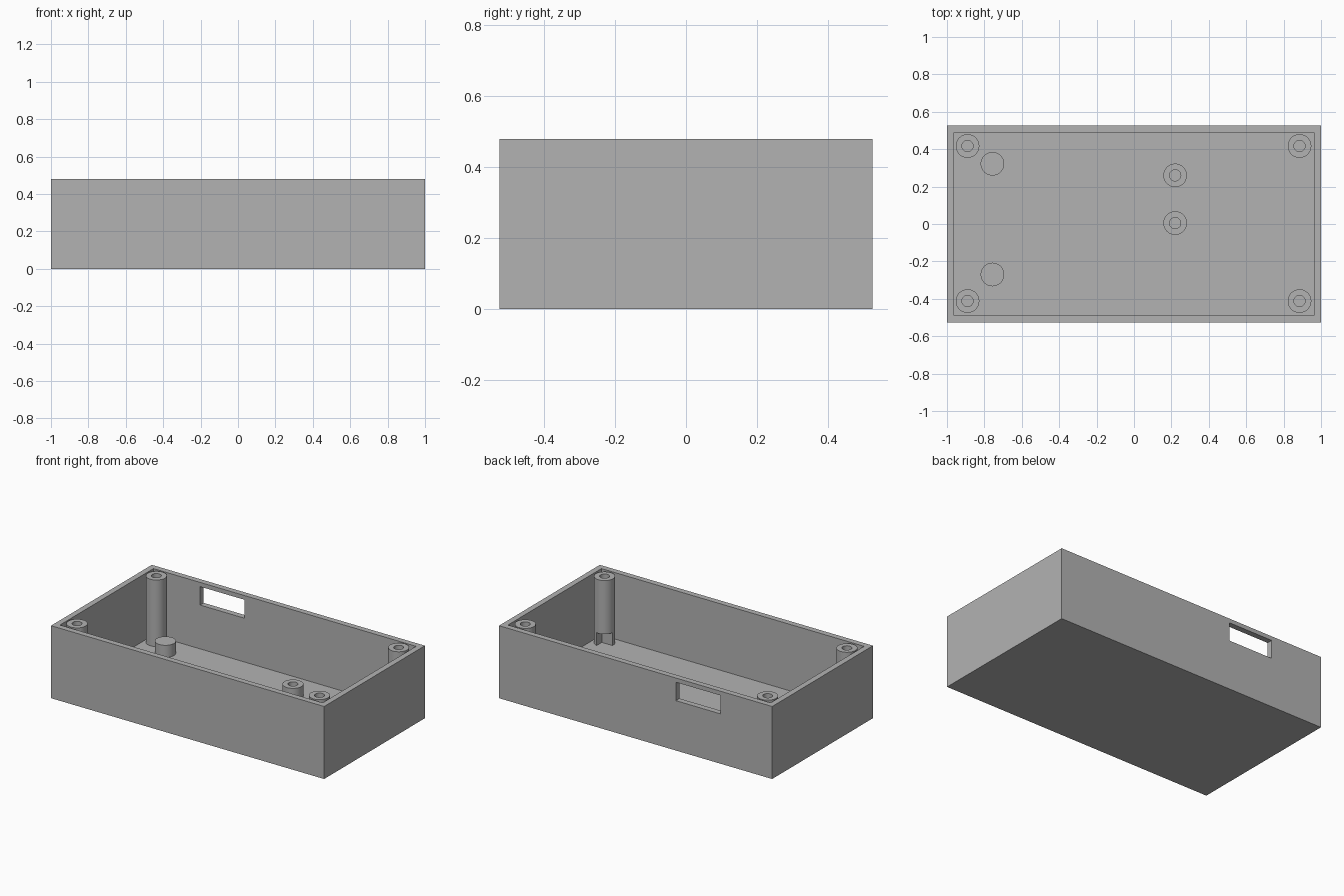
import bpy

cube = bpy.data.objects.get("Cube")
if cube:
    bpy.data.objects.remove(cube, do_unlink=True)

LENGTH, WIDTH, HEIGHT = 2.0, 1.054, 0.48
WALL, FLOOR = 0.038, 0.04
POST_R, HOLE_R = 0.063, 0.03
STANDOFF_TOP = 0.12

grey = bpy.data.materials.new("plain grey")
grey.use_nodes = True
colour = (0.45, 0.45, 0.45, 1)
grey.diffuse_color = colour
grey.node_tree.nodes["Principled BSDF"].inputs["Base Color"].default_value = colour


def box(name, low, high):
    centre = [(a + b) / 2 for a, b in zip(low, high)]
    bpy.ops.mesh.primitive_cube_add(size=1, location=centre)
    ob = bpy.context.object
    ob.name = name
    ob.scale = [b - a for a, b in zip(low, high)]
    bpy.ops.object.transform_apply(location=True, rotation=False, scale=True)
    ob.data.materials.append(grey)
    return ob


def cylinder(name, x, y, radius, bottom, top):
    bpy.ops.mesh.primitive_cylinder_add(
        vertices=48, radius=radius, depth=top - bottom,
        location=(x, y, (bottom + top) / 2))
    ob = bpy.context.object
    ob.name = name
    ob.data.materials.append(grey)
    return ob


def cut(target, cutter):
    # Subtract the cutter, bake the result, then drop the cutter
    cutter.hide_render = True
    mod = target.modifiers.new("cut", "BOOLEAN")
    mod.operation = "DIFFERENCE"
    mod.solver = "EXACT"
    mod.object = cutter
    bpy.context.view_layer.objects.active = target
    bpy.ops.object.modifier_apply(modifier=mod.name)
    bpy.data.objects.remove(cutter, do_unlink=True)


def smooth(ob):
    bpy.ops.object.select_all(action="DESELECT")
    ob.select_set(True)
    bpy.context.view_layer.objects.active = ob
    bpy.ops.object.shade_smooth_by_angle()


# Open tray with a port window in the back wall
hx, hy = LENGTH / 2, WIDTH / 2
tray = box("tray", (-hx, -hy, 0), (hx, hy, HEIGHT))
cut(tray, box("cavity", (WALL - hx, WALL - hy, FLOOR), (hx - WALL, hy - WALL, 1)))
cut(tray, box("window", (-0.62, hy - 0.1, 0.33), (-0.295, hy + 0.1, 0.452)))

# Tall screw posts in the corners; the left pair is notched at the foot
for side, x in (("right", -0.89), ("left", 0.885)):
    for end, y in (("front", -0.412), ("back", 0.417)):
        post = cylinder(f"{end}_{side}_screw_post", x, y, POST_R, FLOOR, HEIGHT)
        cut(post, cylinder("screw_hole", x, y, HOLE_R, 0.2, 1))
        if side == "left":
            cut(post, box("foot_notch", (0.4, -0.405, 0), (0.9, 0.41, 0.125)))
        smooth(post)

# Short standoffs with screw holes
for end, y in (("front", 0.005), ("back", 0.26)):
    standoff = cylinder(f"{end}_standoff", 0.22, y, POST_R, FLOOR, STANDOFF_TOP)
    cut(standoff, cylinder("screw_hole", 0.22, y, HOLE_R, FLOOR + 0.005, 1))
    smooth(standoff)

# Solid support pads
for end, y in (("front", -0.27), ("back", 0.322)):
    smooth(cylinder(f"{end}_support_pad", -0.757, y, POST_R, FLOOR, STANDOFF_TOP))
